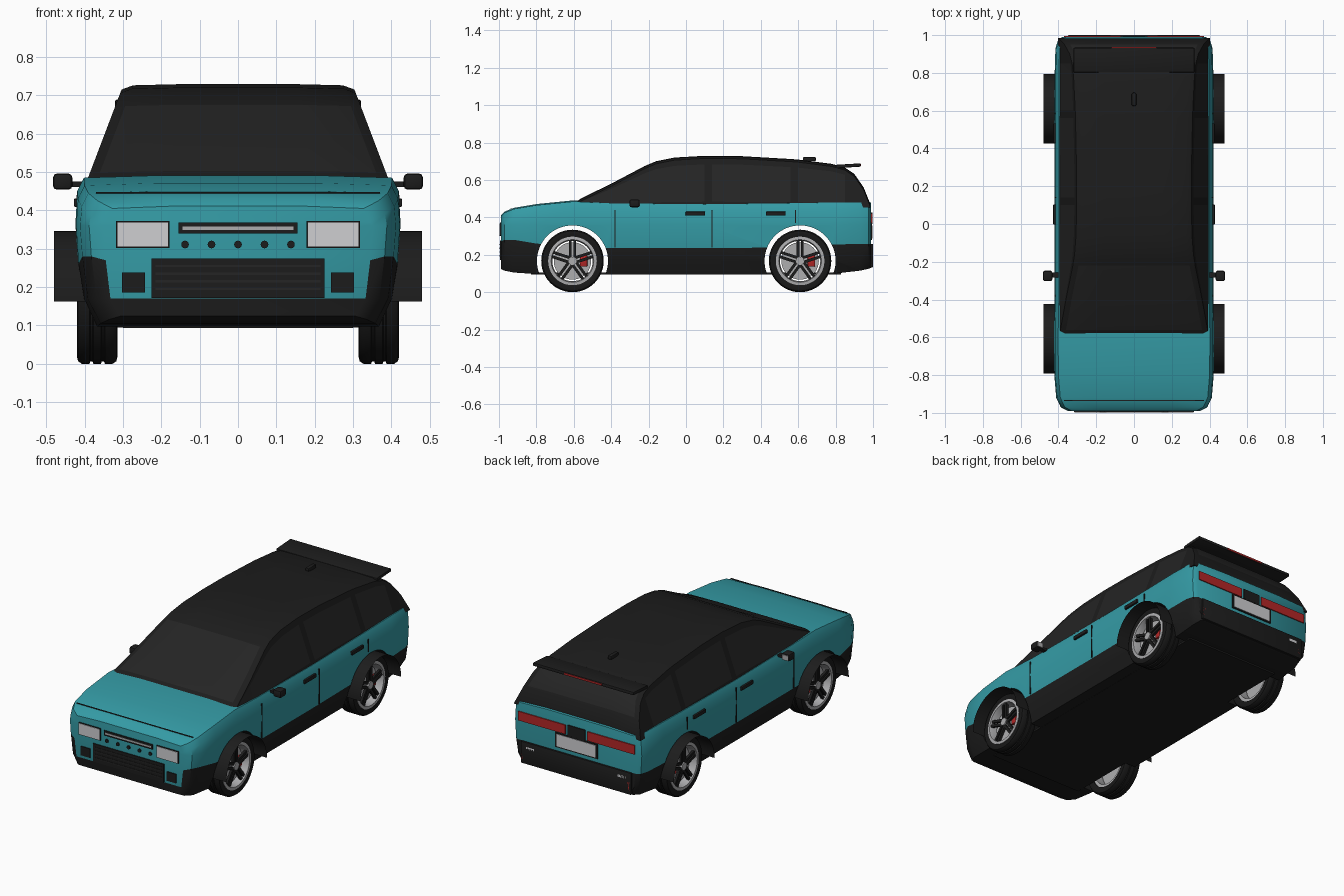
import bpy, bmesh, math
from mathutils import Matrix, Vector

if "Cube" in bpy.data.objects:
    bpy.data.objects.remove(bpy.data.objects["Cube"])


def material(name, rgb):
    m = bpy.data.materials.new(name)
    m.use_nodes = True
    m.diffuse_color = (*rgb, 1)
    bsdf = next(n for n in m.node_tree.nodes if n.type == 'BSDF_PRINCIPLED')
    bsdf.inputs["Base Color"].default_value = (*rgb, 1)
    return m


TEAL = material("teal paint", (0.035, 0.33, 0.38))
BLACK = material("black trim", (0.012, 0.012, 0.012))
GLASS = material("dark glass", (0.018, 0.018, 0.018))
RUBBER = material("tyre rubber", (0.009, 0.009, 0.009))
SILVER = material("silver metal", (0.42, 0.42, 0.43))
LAMP = material("pale lamp", (0.62, 0.62, 0.64))
RED = material("red", (0.45, 0.02, 0.02))


def finish(name, bm, mats, angle=35):
    bmesh.ops.recalc_face_normals(bm, faces=bm.faces)
    me = bpy.data.meshes.new(name)
    bm.to_mesh(me)
    bm.free()
    for m in mats:
        me.materials.append(m)
    ob = bpy.data.objects.new(name, me)
    bpy.context.collection.objects.link(ob)
    smooth(ob, angle)
    return ob


def smooth(ob, angle=35):
    bpy.ops.object.select_all(action='DESELECT')
    ob.select_set(True)
    bpy.context.view_layer.objects.active = ob
    bpy.ops.object.shade_smooth_by_angle(angle=math.radians(angle))


def box(name, loc, size, mat, bevel=0, rot=Matrix()):
    bm = bmesh.new()
    bmesh.ops.create_cube(bm, size=1, matrix=Matrix.Diagonal((*size, 1)))
    if bevel:
        bmesh.ops.bevel(bm, geom=bm.edges[:], offset=bevel, segments=2, affect='EDGES', profile=0.5)
    bmesh.ops.transform(bm, matrix=Matrix.Translation(loc) @ rot, verts=bm.verts)
    return finish(name, bm, [mat])


def cylinder(name, loc, r, depth, mat, axis='Y', verts=40):
    bm = bmesh.new()
    bmesh.ops.create_cone(bm, cap_ends=True, segments=verts, radius1=r, radius2=r, depth=depth)
    turn = Matrix.Rotation(math.pi / 2, 4, 'X' if axis == 'Y' else 'Y')
    bmesh.ops.transform(bm, matrix=Matrix.Translation(loc) @ turn, verts=bm.verts)
    return finish(name, bm, [mat])


def lathe(name, loc, profile, mat, steps=48, sweep=2 * math.pi, closed=True):
    """Turn (radius, x) points about the x axis, starting from +y."""
    bm = bmesh.new()
    full = sweep > 6
    rings = []
    for i in range(steps if full else steps + 1):
        a = sweep * i / steps
        rings.append([bm.verts.new(Vector(loc) + Vector((x, r * math.cos(a), r * math.sin(a)))) for r, x in profile])
    n = len(profile)
    for i in range(steps):
        p, q = rings[i], rings[(i + 1) % len(rings)]
        for k in range(n if closed else n - 1):
            j = (k + 1) % n
            bm.faces.new((p[k], p[j], q[j], q[k]))
    return finish(name, bm, [mat])


def loft(name, sections, mats, rule):
    """Skin mirrored half sections [(y, [(x, z)...])]; rule(y, level, is_cap) picks the material."""
    bm = bmesh.new()
    rings = []
    for y, half in sections:
        pts = half + [(-x, z) for x, z in reversed(half)]
        rings.append([bm.verts.new((x, y, z)) for x, z in pts])
    n, m = len(rings[0]), len(sections[0][1])
    for i in range(len(rings) - 1):
        p, q = rings[i], rings[i + 1]
        mid = (sections[i][0] + sections[i + 1][0]) / 2
        for k in range(n):
            j = (k + 1) % n
            f = bm.faces.new((p[k], p[j], q[j], q[k]))
            level = -1 if k == n - 1 else min(k, 2 * m - 2 - k)
            f.material_index = rule(mid, level, False)
    for ring, (y, _) in ((rings[0], sections[0]), (rings[-1], sections[-1])):
        for k in range(m - 1):
            f = bm.faces.new((ring[k], ring[k + 1], ring[n - 2 - k], ring[n - 1 - k]))
            f.material_index = rule(y, k, True)
    return finish(name, bm, mats)


# Lower body: y, half width, bottom, trim line, top
body_stations = [
    (-0.99, 0.35, 0.125, 0.27, 0.405), (-0.97, 0.388, 0.115, 0.28, 0.425),
    (-0.92, 0.412, 0.105, 0.28, 0.445), (-0.8, 0.422, 0.097, 0.26, 0.465),
    (-0.6, 0.424, 0.095, 0.24, 0.485), (-0.4, 0.42, 0.095, 0.235, 0.475),
    (0.1, 0.42, 0.095, 0.235, 0.47), (0.6, 0.42, 0.095, 0.24, 0.476),
    (0.8, 0.42, 0.1, 0.255, 0.48), (0.93, 0.416, 0.115, 0.258, 0.48),
    (0.975, 0.402, 0.125, 0.258, 0.478), (0.99, 0.38, 0.13, 0.258, 0.472)]


def body_half(w, zb, trim, zt):
    return [(w * 0.87, zb), (w * 0.95, 0.17), (w * 0.985, trim), (w, 0.36),
            (w - 0.005, zt - 0.035), (w - 0.022, zt), (w * 0.5, zt + 0.006)]


def body_rule(y, level, cap):
    if cap and y < 0:
        return int(level >= 1)
    return int(level >= 2)


body = loft("body", [(y, body_half(*s)) for y, *s in body_stations], [BLACK, TEAL], body_rule)

# Wheel arch openings
AXLES, WZ = (-0.607, 0.61), 0.167
for y in AXLES:
    cutter = cylinder("arch_cutter", (0, y, WZ), 0.19, 1.2, BLACK, 'X', 64)
    cutter.hide_render = True
    mod = body.modifiers.new("arch", 'BOOLEAN')
    mod.operation, mod.solver, mod.object = 'DIFFERENCE', 'EXACT', cutter
    bpy.context.view_layer.objects.active = body
    bpy.ops.object.modifier_apply(modifier=mod.name)
    bpy.data.objects.remove(cutter)
smooth(body)
box("floor_pan", (0, 0, 0.1), (0.6, 1.66, 0.012), BLACK)

# Cabin: y, roof height
roof_line = [(-0.6, 0.475), (-0.56, 0.502), (-0.4, 0.58), (-0.22, 0.675), (-0.16, 0.7),
             (-0.06, 0.72), (0.1, 0.729), (0.14, 0.729), (0.3, 0.727), (0.56, 0.712),
             (0.6, 0.709), (0.78, 0.686), (0.85, 0.666), (0.9, 0.632), (0.95, 0.56), (0.985, 0.472)]


def cabin_half(zt):
    wt = 0.4 - (zt - 0.475) * 0.38
    edge = zt - 0.014
    low, high = Vector((0.402, 0.452)), Vector((wt, edge))
    return [tuple(low), tuple(low.lerp(high, 0.12)), tuple(low.lerp(high, 0.88)), (wt, edge),
            (wt - 0.03, zt - 0.003), (wt * 0.5, zt)]


def cabin_rule(y, level, cap):
    pillar = 0.1 < y < 0.14 or 0.56 < y < 0.6
    if level == 1 and -0.5 < y < 0.86 and not pillar:
        return 1
    return int(level >= 4 and (-0.56 < y < -0.2 or 0.86 < y < 0.95))


loft("cabin", [(y, cabin_half(z)) for y, z in roof_line], [BLACK, GLASS], cabin_rule)

# Roof fittings
box("rear_spoiler", (0, 0.868, 0.676), (0.64, 0.13, 0.018), BLACK, 0.004, Matrix.Rotation(0.06, 4, 'X'))
box("high_brake_light", (0, 0.933, 0.68), (0.24, 0.006, 0.01), RED)
box("roof_antenna", (0, 0.66, 0.711), (0.024, 0.07, 0.022), BLACK, 0.006)

# Front face
FY = -0.991
box("light_bar_frame", (0, FY, 0.354), (0.31, 0.01, 0.028), BLACK)
box("light_bar", (0, FY - 0.004, 0.354), (0.29, 0.006, 0.009), SILVER)
box("grille", (0, FY, 0.225), (0.45, 0.009, 0.1), BLACK)
for i in range(4):
    box("grille_slat", (0, FY - 0.004, 0.195 + i * 0.02), (0.43, 0.006, 0.006), GLASS)
box("lower_grille_line", (0, FY, 0.174), (0.45, 0.008, 0.005), BLACK)
for i in range(-2, 3):
    cylinder("parking_sensor", (i * 0.069, FY, 0.311), 0.01, 0.01, BLACK, 'Y', 16)
box("bonnet_seam", (0, -0.935, 0.4455), (0.74, 0.005, 0.004), BLACK)

# Rear face
RY = 0.992
box("rear_bumper", (0, 0.992, 0.195), (0.7, 0.016, 0.125), BLACK, 0.004)
box("tailgate_latch", (0, RY, 0.395), (0.11, 0.008, 0.06), BLACK)
box("plate_frame", (0, RY, 0.322), (0.27, 0.007, 0.085), BLACK)
box("number_plate", (0, RY + 0.003, 0.322), (0.25, 0.006, 0.07), LAMP)

for s, side in ((1, "left"), (-1, "right")):
    # Lamps and vents
    box(side + "_headlight_frame", (s * 0.248, FY, 0.337), (0.14, 0.007, 0.07), BLACK)
    box(side + "_headlight", (s * 0.248, FY - 0.003, 0.337), (0.132, 0.007, 0.062), LAMP)
    box(side + "_front_vent", (s * 0.272, FY, 0.212), (0.06, 0.009, 0.052), BLACK)
    box(side + "_taillight", (s * 0.22, RY, 0.395), (0.3, 0.008, 0.052), RED)
    box(side + "_reversing_lamp", (s * 0.29, RY + 0.005, 0.225), (0.05, 0.006, 0.014), LAMP)
    box(side + "_reflector", (s * 0.337, RY + 0.005, 0.18), (0.018, 0.006, 0.045), RED)
    # Door seams and handles
    for y in (-0.38, 0.14, 0.585):
        z0 = 0.37 if y > 0.5 else 0.24
        box(side + "_door_seam", (s * 0.417, y, (z0 + 0.44) / 2), (0.008, 0.006, 0.44 - z0), BLACK)
    for y in (0.05, 0.48):
        box(side + "_door_handle", (s * 0.421, y, 0.42), (0.014, 0.105, 0.022), BLACK, 0.004)
    # Wing mirror
    box(side + "_mirror_stalk", (s * 0.425, -0.27, 0.468), (0.05, 0.025, 0.014), BLACK)
    box(side + "_mirror", (s * 0.457, -0.275, 0.475), (0.05, 0.055, 0.042), BLACK, 0.01)
    box(side + "_mirror_glass", (s * 0.457, -0.247, 0.475), (0.036, 0.004, 0.028), SILVER)

    # Wheels and arch liners
    for y, end in zip(AXLES, ("front", "rear")):
        tag = side + "_" + end
        c = Vector((s * 0.367, y, WZ))
        lathe(tag + "_arch_liner", (0, y, 0.162), [(0.184, s * 0.3), (0.184, s * 0.48)],
              BLACK, 32, math.pi, False)
        half = [(0.126, 0.046), (0.148, 0.053), (0.16, 0.05), (0.167, 0.04), (0.167, 0.02),
                (0.161, 0.018), (0.161, 0.012), (0.167, 0.01)]
        lathe(tag + "_tyre", c, half + [(r, -x) for r, x in reversed(half)], RUBBER)
        lathe(tag + "_rim", c, [(0.13, s * 0.05), (0.114, s * 0.052), (0.108, s * 0.03),
                                (0.108, s * -0.04), (0.13, s * -0.04)], SILVER)
        cylinder(tag + "_brake_disc", c + Vector((s * 0.008, 0, 0)), 0.1, 0.012, SILVER, 'X')
        box(tag + "_caliper", c + Vector((s * 0.022, 0.06, 0)), (0.016, 0.04, 0.06), RED, 0.005)
        cylinder(tag + "_hub", c + Vector((s * 0.042, 0, 0)), 0.022, 0.018, SILVER, 'X', 20)
        for i in range(5):
            turn = Matrix.Rotation(math.radians(90 + 72 * i), 4, 'X')
            for off in (-0.012, 0.012):
                mid = turn @ Vector((s * 0.038, 0.066, off))
                box(tag + "_spoke", c + mid, (0.014, 0.1, 0.015), BLACK, 0, turn)
